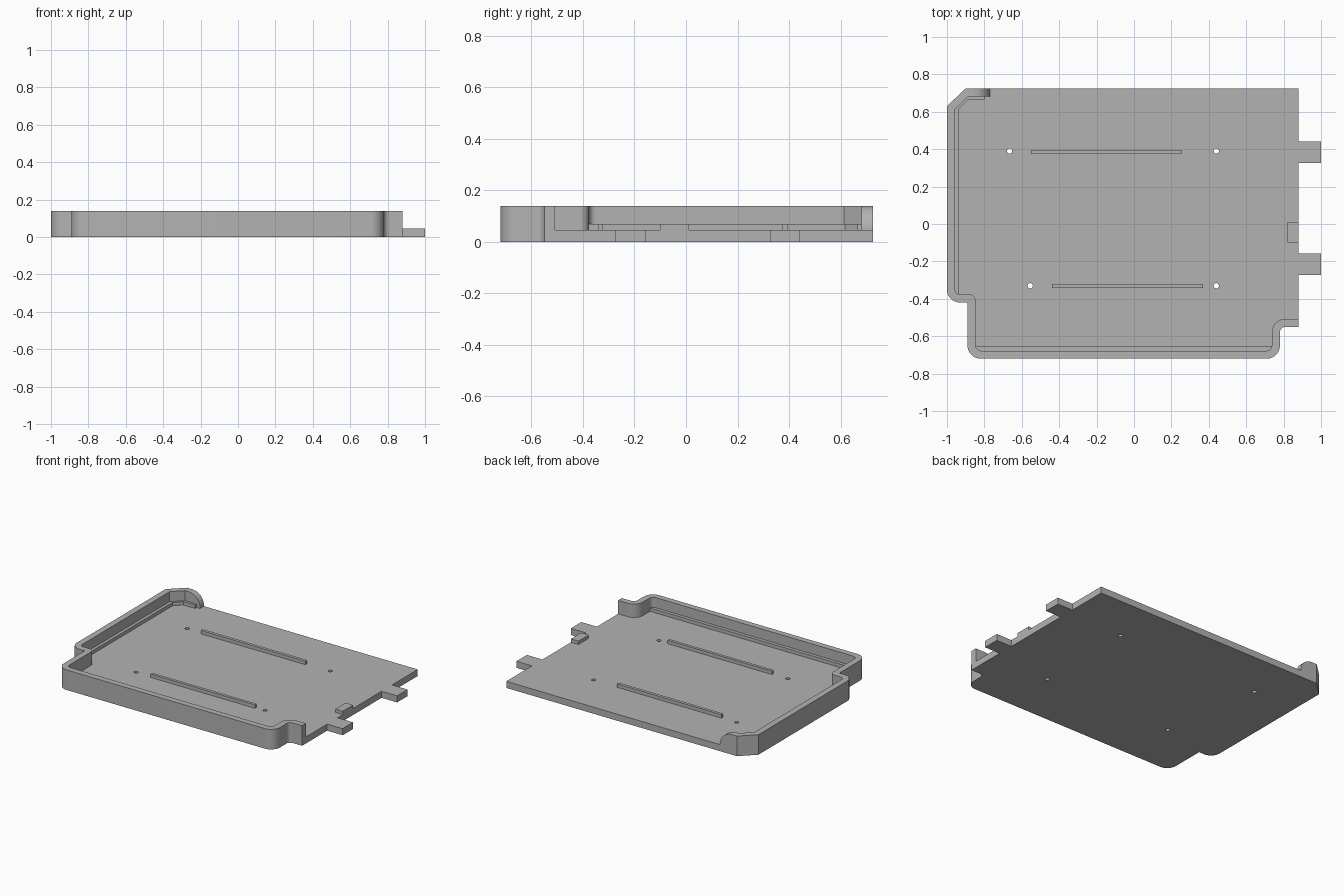
import bpy, bmesh
from mathutils import Vector

if "Cube" in bpy.data.objects:
    bpy.data.objects.remove(bpy.data.objects["Cube"])

TOP, FLOOR, LEDGE = 0.14, 0.046, 0.07

grey = bpy.data.materials.new("plain grey")
grey.use_nodes = True
grey.diffuse_color = (0.45, 0.45, 0.45, 1)
grey.node_tree.nodes["Principled BSDF"].inputs["Base Color"].default_value = (0.45, 0.45, 0.45, 1)


def rounded(corners, steps=10):
    """Outline from (x, y[, radius]) corners, with the given corners filleted."""
    out = []
    for i, c in enumerate(corners):
        p = Vector(c[:2])
        if len(c) < 3:
            out.append(p)
            continue
        a = (Vector(corners[i - 1][:2]) - p).normalized()
        b = (Vector(corners[(i + 1) % len(corners)][:2]) - p).normalized()
        # right-angled corners: quarter arc around the fillet centre
        centre = p + (a + b) * c[2]
        for k in range(steps + 1):
            t = k / steps
            d = (-b).slerp(-a, t)
            out.append(centre + d * c[2])
    return out


def prism(name, corners, lo, hi, upright=False):
    """Extrude an outline along z, or along y if upright."""
    bm = bmesh.new()
    place = (lambda p: (p.x, lo, p.y)) if upright else (lambda p: (p.x, p.y, lo))
    face = bm.faces.new([bm.verts.new(place(p)) for p in rounded(corners)])
    new = bmesh.ops.extrude_face_region(bm, geom=[face])["geom"]
    shift = Vector((0, hi - lo, 0)) if upright else Vector((0, 0, hi - lo))
    bmesh.ops.translate(bm, vec=shift, verts=[g for g in new if isinstance(g, bmesh.types.BMVert)])
    bmesh.ops.recalc_face_normals(bm, faces=bm.faces)
    mesh = bpy.data.meshes.new(name)
    bm.to_mesh(mesh)
    bm.free()
    mesh.materials.append(grey)
    ob = bpy.data.objects.new(name, mesh)
    bpy.context.collection.objects.link(ob)
    return ob


def block(name, x0, x1, y0, y1, lo, hi):
    return prism(name, [(x0, y0), (x1, y0), (x1, y1), (x0, y1)], lo, hi)


def cut(target, cutter):
    mod = target.modifiers.new("cut", "BOOLEAN")
    mod.operation, mod.solver, mod.object = "DIFFERENCE", "EXACT", cutter
    bpy.context.view_layer.objects.active = target
    bpy.ops.object.modifier_apply(modifier=mod.name)
    bpy.data.objects.remove(cutter)


# Tray: solid outline, hollowed so the wall stays on the left, front and corners
tray = prism("tray", [
    (0.88, 0.725), (-0.90, 0.725), (-1.0, 0.63), (-1.0, -0.42, 0.07), (-0.89, -0.42),
    (-0.89, -0.72, 0.07), (0.78, -0.72, 0.07), (0.78, -0.55, 0.03), (0.88, -0.55)], 0, TOP)
cut(tray, prism("cavity", [
    (1.1, 0.9), (-0.77, 0.9), (-0.77, 0.682), (-0.885, 0.682), (-0.957, 0.613),
    (-0.957, -0.376, 0.025), (-0.847, -0.376, 0.035), (-0.847, -0.678, 0.03),
    (0.737, -0.678, 0.03), (0.737, -0.508, 0.07), (1.1, -0.508)], FLOOR, 0.3))

# Rounded upper end of the short back wall
cut(tray, prism("wall_end_cutter", [
    (-0.861, 0.2), (-0.861, TOP), (-0.77, TOP, 0.09), (-0.77, 0.05),
    (-0.7, 0.05), (-0.7, 0.2)], 0.64, 0.8, upright=True))

# Screw holes through the floor
for x, y in [(-0.665, 0.39), (0.44, 0.39), (-0.555, -0.33), (0.44, -0.33)]:
    bpy.ops.mesh.primitive_cylinder_add(vertices=24, radius=0.014, depth=0.3, location=(x, y, 0))
    cut(tray, bpy.context.object)

# Low ledges along the foot of the walls
prism("side_ledge", [
    (-0.797, 0.69), (-0.889, 0.69), (-0.965, 0.617), (-0.965, -0.38), (-0.936, -0.38),
    (-0.936, 0.617), (-0.886, 0.665), (-0.797, 0.665)], FLOOR - 0.01, LEDGE)
block("front_ledge", -0.85, 0.74, -0.69, -0.655, FLOOR - 0.01, LEDGE)

# Ribs on the floor
block("back_rib", -0.55, 0.257, 0.375, 0.396, FLOOR - 0.01, LEDGE)
block("front_rib", -0.438, 0.37, -0.342, -0.322, FLOOR - 0.01, LEDGE)

# Tabs and catch on the open side
for name, y in [("back_tab", 0.384), ("front_tab", -0.216)]:
    block(name, 0.88, 1.0, y - 0.058, y + 0.058, 0, FLOOR)
block("catch", 0.822, 0.88, -0.10, 0.012, FLOOR, LEDGE)

# Smooth fillets, sharp edges
bpy.ops.object.select_all(action="DESELECT")
tray.select_set(True)
bpy.context.view_layer.objects.active = tray
bpy.ops.object.shade_smooth_by_angle(angle=0.5)
